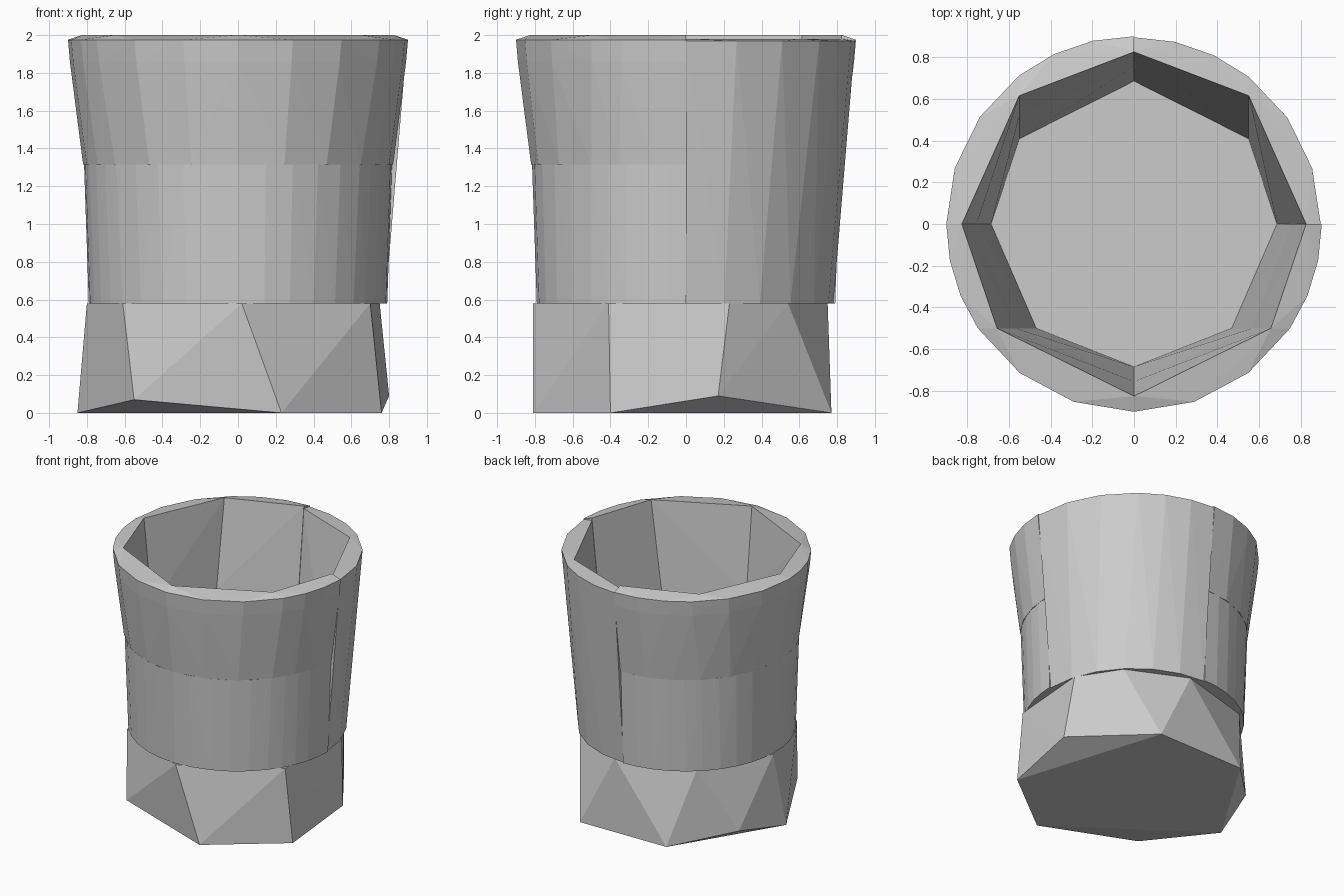
import bpy, bmesh
from math import acos, asin, pi, cos, sin

if "Cube" in bpy.data.objects:
    bpy.data.objects.remove(bpy.data.objects["Cube"])


def hull(name, points):
    """Flat-shaded convex block around the given points."""
    bm = bmesh.new()
    for p in points:
        bm.verts.new(p)
    res = bmesh.ops.convex_hull(bm, input=bm.verts[:])
    loose = [v for v in bm.verts if not v.link_faces]
    bmesh.ops.delete(bm, geom=loose, context='VERTS')
    bmesh.ops.recalc_face_normals(bm, faces=bm.faces[:])
    me = bpy.data.meshes.new(name)
    bm.to_mesh(me)
    bm.free()
    ob = bpy.data.objects.new(name, me)
    bpy.context.collection.objects.link(ob)
    return ob


# Faceted base: uneven lower ring, flat upper ring that is also the cup floor
low = [(-.85, -.04, 0), (-.55, -.61, .07), (.23, -.81, 0), (.76, -.4, 0),
       (.8, .17, .09), (.39, .77, 0), (-.36, .76, 0), (-.73, .38, .08)]
top = [(-.8, .05), (-.61, -.52), (.02, -.81), (.7, -.41), (.75, .23),
       (.55, .54), (.1, .75), (-.5, .58)]
hull("base", low + [(x, y, .58) for x, y in top])


def cuts(r):
    """Angles where the straight dividing planes meet a circle of radius r."""
    a, b = acos(min(1, .55 / r)), asin(.5 / r)
    return [0, a, pi / 2, pi - a, pi, pi + b, 1.5 * pi, 2 * pi - b, 2 * pi]


def arc(i, r, z, n):
    a, b = cuts(r)[i:i + 2]
    return [(r * cos(a + (b - a) * k / n), r * sin(a + (b - a) * k / n), z)
            for k in range(n + 1)]


def wall(name, i, outer, inner, n):
    """Curved outside, flat inside."""
    pts = [p for r, z in outer for p in arc(i, r, z, n)]
    pts += [p for r, z in inner for p in arc(i, r, z, 1)]
    hull(name, pts)


# Wall: two full-height panels at the back right, the rest in two tiers
for i in range(8):
    if i < 2:
        wall(f"tall_panel_{i}", i, [(.78, .58), (.895, 1.97)],
             [(.685, .58), (.825, 1.98)], 3)
    else:
        wall(f"lower_panel_{i}", i, [(.79, .58), (.815, 1.315)],
             [(.685, .58), (.755, 1.315)], 5)
        wall(f"rim_panel_{i}", i, [(.82, 1.315), (.89, 1.86), (.9, 1.975)],
             [(.755, 1.315), (.825, 2.0)], 3)
